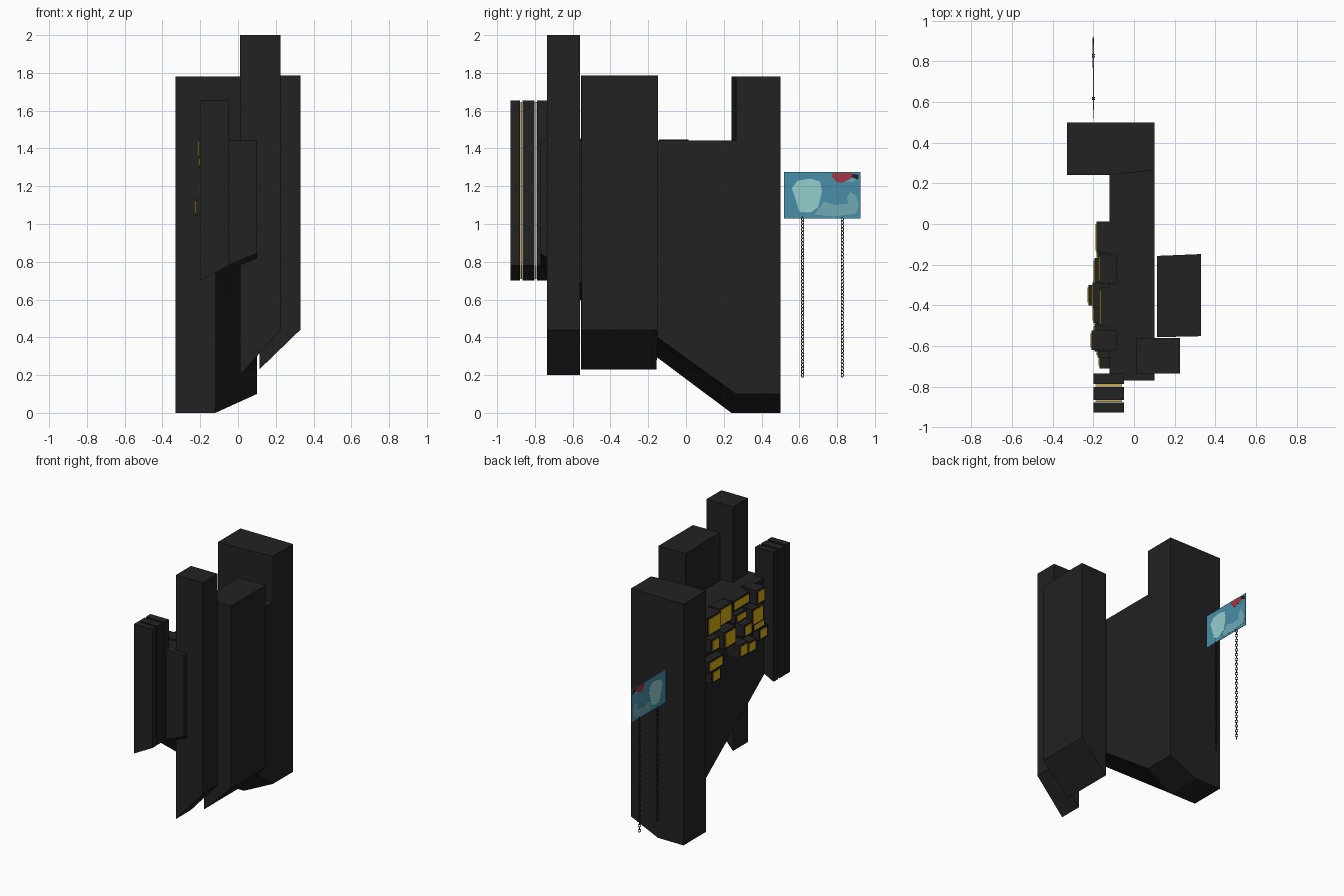
import bpy, bmesh, math
from mathutils import Matrix

if "Cube" in bpy.data.objects:
    bpy.data.objects.remove(bpy.data.objects["Cube"])


def material(name, rgb):
    m = bpy.data.materials.new(name)
    m.diffuse_color = (*rgb, 1)
    m.use_nodes = True
    m.node_tree.nodes["Principled BSDF"].inputs["Base Color"].default_value = m.diffuse_color
    return m


BLACK = material("charcoal", (0.016, 0.016, 0.016))
YELLOW = material("amber yellow", (0.70, 0.42, 0.006))
WHITE = material("pale grey", (0.75, 0.75, 0.72))
BLUE = material("sign blue", (0.065, 0.27, 0.39))
LIGHT = material("light aqua", (0.30, 0.61, 0.61))
MID = material("mid teal", (0.16, 0.40, 0.46))
RED = material("muted red", (0.38, 0.035, 0.06))


def finish(bm, name, mat):
    bmesh.ops.recalc_face_normals(bm, faces=bm.faces)
    me = bpy.data.meshes.new(name)
    bm.to_mesh(me)
    bm.free()
    me.materials.append(mat)
    ob = bpy.data.objects.new(name, me)
    bpy.context.collection.objects.link(ob)
    return ob


def prism(name, foot, top, mat=BLACK, bottoms=None):
    """Footprint of (x, y, bottom z) raised to a flat top."""
    bm = bmesh.new()
    lo = [bm.verts.new(p) for p in foot]
    hi = [bm.verts.new((x, y, top)) for x, y, _ in foot]
    n = len(foot)
    for i in range(n):
        j = (i + 1) % n
        bm.faces.new((lo[i], lo[j], hi[j], hi[i]))
    bm.faces.new(hi)
    for idx in bottoms or [range(n)]:
        bm.faces.new([lo[i] for i in idx])
    return finish(bm, name, mat)


def slab(name, x0, x1, y0, y1, zb0, zb1, top, mat=BLACK):
    """Box whose underside slopes from zb0 at x0 to zb1 at x1."""
    return prism(name, [(x0, y0, zb0), (x1, y0, zb1), (x1, y1, zb1), (x0, y1, zb0)], top, mat)


def box(name, x0, x1, y0, y1, z0, z1, mat=BLACK):
    return slab(name, x0, x1, y0, y1, z0, z0, z1, mat)


def yz_plate(name, pts, x, thick, mat):
    """Flat plate with a (y, z) outline."""
    bm = bmesh.new()
    a = [bm.verts.new((x - thick / 2, y, z)) for y, z in pts]
    b = [bm.verts.new((x + thick / 2, y, z)) for y, z in pts]
    n = len(pts)
    bm.faces.new(a)
    bm.faces.new(b)
    for i in range(n):
        j = (i + 1) % n
        bm.faces.new((a[i], a[j], b[j], b[i]))
    return finish(bm, name, mat)


# Main masses
prism("back_tower", [(-.33, .24, 0), (-.12, .24, 0), (.10, .265, .10),
                     (.10, .50, .10), (-.12, .50, 0), (-.33, .50, 0)], 1.78,
      bottoms=[(0, 1, 4, 5), (1, 2, 3, 4)])
prism("main_wall", [(-.12, -.77, .755), (.10, -.77, .845), (.10, .265, .10), (-.12, .24, 0)], 1.443,
      bottoms=[(0, 1, 2), (0, 2, 3)])
prism("side_block", [(.113, -.557, .23), (.33, -.552, .44), (.33, -.148, .44), (.113, -.157, .23)], 1.785)
slab("front_tower", .01, .226, -.735, -.562, .20, .44, 2.0)

# Three front fins with lit strips in the slots
for i, (a, b) in enumerate([(-.928, -.878), (-.866, -.802), (-.788, -.735)]):
    slab(f"front_fin_{i + 1}", -.20, -.05, a, b, .70, .78, 1.655)
slab("outer_light_strip", -.19, -.058, -.876, -.868, .71, .78, 1.645, YELLOW)
slab("inner_light_strip", -.19, -.058, -.799, -.791, .71, .78, 1.640, WHITE)
box("inner_strip_cap", -.19, -.058, -.799, -.789, 1.640, 1.646, YELLOW)

# Window boxes on the left side: y centre, z centre, width, height, outer x
BOXES = [
    (-.065, 1.380, .13, .11, -.185), (-.220, 1.385, .12, .11, -.170),
    (-.410, 1.405, .17, .055, -.165), (-.573, 1.400, .07, .08, -.210),
    (-.350, 1.330, .10, .04, -.205), (-.560, 1.260, .11, .10, -.195),
    (-.590, 1.170, .11, .04, -.180), (-.440, 1.200, .07, .065, -.200),
    (-.235, 1.215, .11, .10, -.195), (-.085, 1.220, .07, .07, -.180),
    (-.350, 1.090, .075, .07, -.225), (-.500, 1.050, .07, .06, -.190),
    (-.660, 1.085, .075, .06, -.170), (-.090, 1.075, .15, .06, -.180),
    (-.110, .980, .08, .065, -.170)]
for i, (y, z, w, h, x) in enumerate(BOXES):
    p = .013
    top_row = z + h / 2 + p > 1.435
    box(f"window_box_{i + 1}", x, -.085 if top_row else -.11,
        y - w / 2 - p, y + w / 2 + p, z - h / 2 - p, z + h / 2 + p)
    box(f"window_{i + 1}", x - .004, x + .003,
        y - w / 2, y + w / 2, z - h / 2, z + h / 2, YELLOW)

# Painted sign, artwork showing on both sides
SX = -.20
yz_plate("sign_panel", [(.52, 1.03), (.925, 1.03), (.925, 1.275), (.52, 1.275)], SX, .003, BLUE)
yz_plate("sign_pale_patch", [(.60, 1.065), (.66, 1.06), (.70, 1.09), (.72, 1.17), (.71, 1.225),
                             (.66, 1.24), (.59, 1.23), (.56, 1.19), (.58, 1.13)], SX, .005, LIGHT)
yz_plate("sign_teal_patch", [(.68, 1.05), (.78, 1.04), (.90, 1.055), (.915, 1.10), (.90, 1.15),
                             (.87, 1.17), (.85, 1.14), (.86, 1.11), (.79, 1.10), (.73, 1.12)],
         SX, .005, MID)
yz_plate("sign_red_patch", [(.77, 1.255), (.80, 1.22), (.83, 1.22), (.89, 1.25), (.88, 1.27), (.78, 1.27)],
         SX, .006, RED)
yz_plate("sign_small_pale_patch", [(.85, 1.228), (.88, 1.22), (.90, 1.235), (.88, 1.243)], SX, .005, MID)
yz_plate("sign_dark_patch", [(.875, 1.25), (.91, 1.235), (.915, 1.26), (.885, 1.265)], SX, .008, BLACK)


# Hanging chains of alternating links
def chain(name, y, z0, z1, pitch=.0185):
    bm = bmesh.new()
    count = round((z1 - z0) / pitch)
    for k in range(count):
        turn = Matrix.Rotation(math.radians(45 if k % 2 else -45), 4, 'Z')
        place = Matrix.Translation((SX, y, z0 + (k + .5) * (z1 - z0) / count)) @ turn
        rings = []
        for s in range(10):
            a = math.tau * s / 10
            ring = []
            for t in range(4):
                b = math.tau * t / 4
                r = 1 + .3 * math.cos(b)
                ring.append(bm.verts.new(place @ Matrix.Identity(4) @ Matrix.Translation(
                    (.0027 * math.sin(b), .0085 * r * math.cos(a), .0105 * r * math.sin(a))).to_translation()))
            rings.append(ring)
        for s in range(10):
            p, q = rings[s], rings[(s + 1) % 10]
            for t in range(4):
                u = (t + 1) % 4
                bm.faces.new((p[t], q[t], q[u], p[u]))
    finish(bm, name, BLACK)


for label, y in (("near", .617), ("far", .828)):
    chain(f"{label}_chain", y, .19, 1.035)
